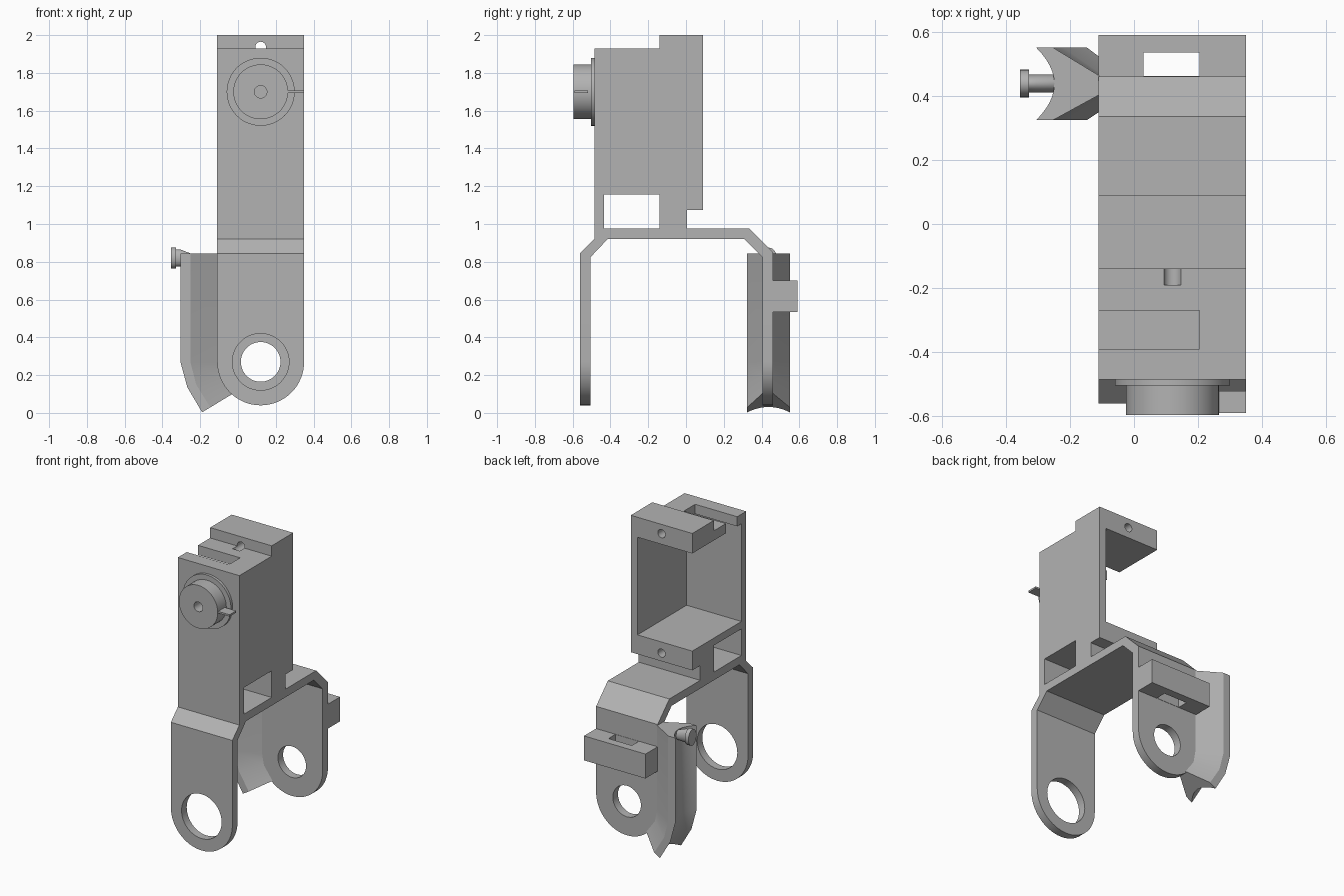
import bpy, bmesh, math
from mathutils import Matrix, Vector

if "Cube" in bpy.data.objects:
    bpy.data.objects.remove(bpy.data.objects["Cube"])

grey = bpy.data.materials.new("plain_grey")
grey.diffuse_color = (0.45, 0.45, 0.45, 1)
grey.use_nodes = True
grey.node_tree.nodes["Principled BSDF"].inputs["Base Color"].default_value = grey.diffuse_color

CX = 0.12                 # middle of the bracket
X0, X1 = -0.11, 0.35      # bracket sides
PIVOT = 0.27              # height of the leg holes


def finish(name, bm):
    bmesh.ops.recalc_face_normals(bm, faces=bm.faces[:])
    me = bpy.data.meshes.new(name)
    bm.to_mesh(me)
    bm.free()
    me.materials.append(grey)
    ob = bpy.data.objects.new(name, me)
    bpy.context.collection.objects.link(ob)
    return ob


def loft(name, rings):
    """Closed rings of points joined into a solid."""
    bm = bmesh.new()
    vs = [[bm.verts.new(p) for p in r] for r in rings]
    n = len(vs[0])
    for a, b in zip(vs, vs[1:]):
        for i in range(n):
            j = (i + 1) % n
            bm.faces.new((a[i], a[j], b[j], b[i]))
    bm.faces.new(vs[0])
    bm.faces.new(vs[-1][::-1])
    return finish(name, bm)


def box(name, x0, x1, y0, y1, z0, z1):
    return loft(name, [[(x0, y0, z), (x1, y0, z), (x1, y1, z), (x0, y1, z)]
                       for z in (z0, z1)])


def rod(name, x, z, r, y0, y1, n=48):
    ring = [(x + r * math.cos(2 * math.pi * i / n),
             z + r * math.sin(2 * math.pi * i / n)) for i in range(n)]
    return loft(name, [[(a, y, b) for a, b in ring] for y in (y0, y1)])


def combine(ob, tool, op='DIFFERENCE'):
    m = ob.modifiers.new("cut", 'BOOLEAN')
    m.operation, m.object, m.solver = op, tool, 'EXACT'
    bpy.context.view_layer.objects.active = ob
    bpy.ops.object.modifier_apply(modifier=m.name)
    bpy.data.objects.remove(tool, do_unlink=True)


def smooth(ob):
    bpy.ops.object.select_all(action='DESELECT')
    ob.select_set(True)
    bpy.context.view_layer.objects.active = ob
    bpy.ops.object.shade_smooth_by_angle(angle=math.radians(25))


# Bracket: side profile of housing, bridge and both legs
side = [(-0.56, 0.0), (-0.56, 0.845), (-0.485, 0.92), (-0.485, 1.93),
        (-0.14, 1.93), (-0.14, 2.0), (0.09, 2.0), (0.09, 1.075),
        (0.005, 1.075), (0.005, 0.975), (0.335, 0.975), (0.46, 0.85),
        (0.46, 0.0), (0.405, 0.0), (0.405, 0.825), (0.31, 0.92),
        (-0.415, 0.92), (-0.505, 0.825), (-0.505, 0.0)]
bracket = loft("bracket", [[(x, y, z) for y, z in side] for x in (X0 - 0.05, X1 + 0.05)])

# Rounded leg ends: keep only what lies inside the front outline
outline = [(X1, 2.2), (X0, 2.2)]
outline += [(CX + 0.23 * math.cos(a), PIVOT + 0.23 * math.sin(a))
            for a in (math.pi * (1 + i / 32) for i in range(33))]
combine(bracket, loft("t", [[(x, y, z) for x, z in outline] for y in (-1, 1)]), 'INTERSECT')

# Housing cavity, open at the back and left; cable window; top slot
combine(bracket, box("t", -0.3, 0.30, -0.435, 0.3, 1.205, 1.865))
combine(bracket, box("t", -0.3, 0.6, -0.435, -0.14, 0.975, 1.155))
combine(bracket, box("t", -0.3, 0.205, -0.39, -0.27, 1.8, 2.2))
# Screw holes and leg holes
combine(bracket, rod("t", CX, 1.937, 0.028, -0.19, 0.3, 24))
combine(bracket, rod("t", CX, 1.13, 0.028, -0.16, 0.3, 24))
combine(bracket, rod("t", CX, PIVOT, 0.15, -0.8, -0.3))
combine(bracket, rod("t", CX, PIVOT, 0.105, 0.3, 0.8))
smooth(bracket)

# Strap loop on the back leg
strap = box("strap_loop", X0, X1, 0.458, 0.59, 0.535, 0.70)
combine(strap, box("t", 0.03, 0.205, 0.462, 0.535, 0.4, 0.9))

# Output dial with collar, centre hole and pointer
collar = rod("dial_collar", CX, 1.70, 0.18, -0.503, -0.48)
dial = rod("dial", CX, 1.70, 0.145, -0.595, -0.49)
combine(dial, rod("t", CX, 1.70, 0.033, -0.7, -0.52, 24))
smooth(collar)
smooth(dial)
box("dial_pointer", 0.255, 0.35, -0.59, -0.52, 1.694, 1.706)

# Side guard: concave flared section swept down and around the leg end.
# t runs from the outer edge (0) to the leg (1).
YM, HALF = 0.437, 0.113
section = []
for i in range(13):
    s = 1 - 2 * i / 12
    section.append((0.29 * (1 - s * s), YM + HALF * s))
section += [(0.27, YM - HALF), (1.03, 0.405), (1.03, 0.46), (0.27, YM + HALF)]
stations = [((-0.305, 0.845), (-0.11, 0.845)), ((-0.305, 0.27), (-0.11, 0.27)),
            ((-0.268, 0.135), (-0.095, 0.19)), ((-0.19, 0.003), (-0.03, 0.10))]
guard = loft("side_guard", [[(p[0] + t * (q[0] - p[0]), y, p[1] + t * (q[1] - p[1]))
                             for t, y in section] for p, q in stations])
smooth(guard)


# Hook peg at the top of the guard
def oval(x, ry, rz, z=0.82, n=24):
    return [(x, 0.438 + ry * math.cos(2 * math.pi * i / n),
             z + rz * math.sin(2 * math.pi * i / n)) for i in range(n)]


smooth(loft("peg_head", [oval(-0.355, 0.043, 0.055), oval(-0.328, 0.043, 0.055)]))
smooth(loft("peg_shaft", [oval(-0.33, 0.028, 0.045), oval(-0.305, 0.028, 0.045),
                          oval(-0.24, 0.028, 0.03, 0.81)]))
